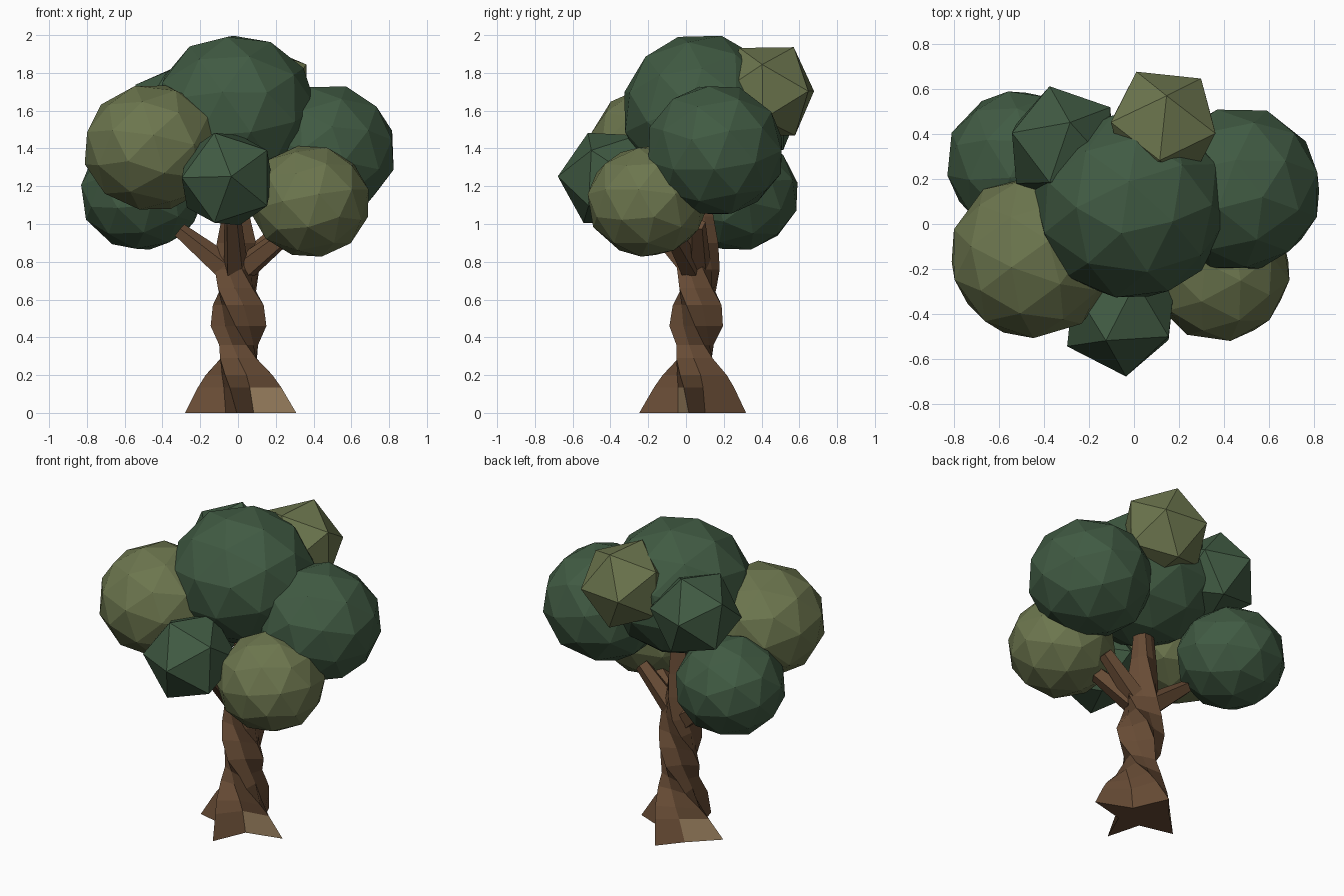
import bpy, bmesh, math
from mathutils import Vector, Matrix

if "Cube" in bpy.data.objects:
    bpy.data.objects.remove(bpy.data.objects["Cube"])


def material(name, rgb):
    m = bpy.data.materials.new(name)
    m.diffuse_color = (*rgb, 1)
    m.use_nodes = True
    m.node_tree.nodes["Principled BSDF"].inputs["Base Color"].default_value = m.diffuse_color
    return m


GREEN = material("dark_green_leaf", (0.052, 0.104, 0.056))
OLIVE = material("olive_leaf", (0.150, 0.180, 0.076))
BARK = material("brown_bark", (0.138, 0.072, 0.036))
TAN = material("tan_bark", (0.350, 0.235, 0.125))


def finish(name, bm, *mats):
    bmesh.ops.recalc_face_normals(bm, faces=bm.faces)
    me = bpy.data.meshes.new(name)
    bm.to_mesh(me)
    bm.free()
    for m in mats:
        me.materials.append(m)
    ob = bpy.data.objects.new(name, me)
    bpy.context.collection.objects.link(ob)
    return ob


def leaf_ball(name, centre, radii, mat, pole, side, subdiv):
    """Icosphere with one vertex along pole and its neighbour towards side."""
    z = Vector(pole).normalized()
    x = Vector(side)
    x = (x - z * x.dot(z)).normalized()
    rot = Matrix((x, z.cross(x), z)).transposed().to_4x4()
    bm = bmesh.new()
    bmesh.ops.create_icosphere(bm, subdivisions=subdiv, radius=1)
    bmesh.ops.transform(bm, matrix=Matrix.Translation(centre) @ Matrix.Diagonal((*radii, 1)) @ rot,
                        verts=bm.verts)
    finish(name, bm, mat)


# Large rounded leaf clumps
for name, c, r, mat, pole, side in (
    ("crown_top", (-0.015, 0.08, 1.595), (0.435, 0.425, 0.415), GREEN, (-0.1, -0.3, 1), (1, 0.2, 0)),
    ("crown_left", (-0.452, -0.145, 1.405), (0.373, 0.37, 0.34), OLIVE, (0.2, 0.2, 1), (0.3, -1, 0)),
    ("crown_right", (0.465, 0.155, 1.39), (0.375, 0.372, 0.355), GREEN, (0.3, -0.1, 1), (0.8, 1, 0)),
    ("crown_front_right", (0.38, -0.205, 1.12), (0.322, 0.322, 0.30), OLIVE, (-0.2, 0.1, 1), (1, -0.5, 0)),
    ("crown_back_left", (-0.51, 0.275, 1.16), (0.33, 0.325, 0.305), GREEN, (0.1, 0.3, 1), (-1, 0.1, 0)),
):
    leaf_ball(name, c, r, mat, pole, side, 2)

# Small faceted leaf clumps
for name, c, r, mat, pole, side in (
    ("crown_front_small", (-0.058, -0.40, 1.238), 0.28, GREEN, (0.08, -1, 0.05), (-1, 0, 0)),
    ("crown_back_small", (-0.315, 0.35, 1.60), 0.272, GREEN, (0.03, 0.10, 0.245), (-1, 0, 0)),
    ("crown_back_top", (0.13, 0.43, 1.70), 0.275, OLIVE, (0.015, 0.14, 0.235), (0.22, -0.02, 0.145)),
):
    leaf_ball(name, c, (r, r, r), mat, pole, side, 1)

# Twisted trunk: four-pointed star section, (height, tip radius, notch radius, twist degrees)
RINGS = ((0, 0.295, 0.105, 0), (0.135, 0.225, 0.10, -10), (0.20, 0.19, 0.10, -20),
         (0.29, 0.135, 0.09, -45), (0.36, 0.112, 0.085, -65), (0.46, 0.148, 0.09, -92),
         (0.57, 0.148, 0.09, -112), (0.66, 0.128, 0.09, -140), (0.76, 0.12, 0.09, -165),
         (0.90, 0.105, 0.075, -185), (1.04, 0.08, 0.065, -200), (1.28, 0.055, 0.045, -210))
FLAT_SIDE = {0: 0.20, 1: 0.16, 2: 0.135}  # notch filled out between the two back left roots
bm = bmesh.new()
rings = []
for k, (z, tip, notch, twist) in enumerate(RINGS):
    cx = 0.014 - 0.025 * min(z, 1)
    cy = 0.035 + 0.04 * min(z, 1)
    ring = []
    for i in range(8):
        a = math.radians(-4 + i * 45 + twist + (7 if i in (2, 4) else 0) * (1 - min(z, 1)))
        r = notch if i % 2 else tip
        if i == 3:
            r = FLAT_SIDE.get(k, r)
        ring.append(bm.verts.new((cx + r * math.cos(a), cy + 0.96 * r * math.sin(a), z)))
    rings.append(ring)
for k in range(len(rings) - 1):
    lo, hi = rings[k], rings[k + 1]
    for i in range(8):
        j = (i + 1) % 8
        f = bm.faces.new((lo[i], lo[j], hi[j], hi[i]))
        # Tan patch on the clockwise side of two opposite roots
        f.material_index = 1 if k == 0 and i in (3, 7) else 0
bm.faces.new(rings[0][::-1])
bm.faces.new(rings[-1])
finish("trunk", bm, BARK, TAN)

# Tapered branches reaching into the leaf clumps
for name, start, end, r0, r1 in (
    ("branch_left", (-0.02, 0.07, 0.73), (-0.31, 0.10, 0.965), 0.08, 0.042),
    ("branch_right", (0.0, 0.05, 0.74), (0.30, -0.09, 0.98), 0.075, 0.042),
    ("branch_back_right", (0.0, 0.07, 0.74), (0.27, 0.06, 1.0), 0.07, 0.045),
    ("branch_front", (-0.01, 0.05, 0.74), (-0.03, -0.22, 1.04), 0.07, 0.045),
):
    s, e = Vector(start), Vector(end)
    d = e - s
    bm = bmesh.new()
    bmesh.ops.create_cone(bm, cap_ends=True, segments=5, radius1=r0, radius2=r1, depth=d.length)
    rot = d.to_track_quat('Z', 'Y').to_matrix().to_4x4()
    bmesh.ops.transform(bm, matrix=Matrix.Translation((s + e) / 2) @ rot, verts=bm.verts)
    finish(name, bm, BARK)
